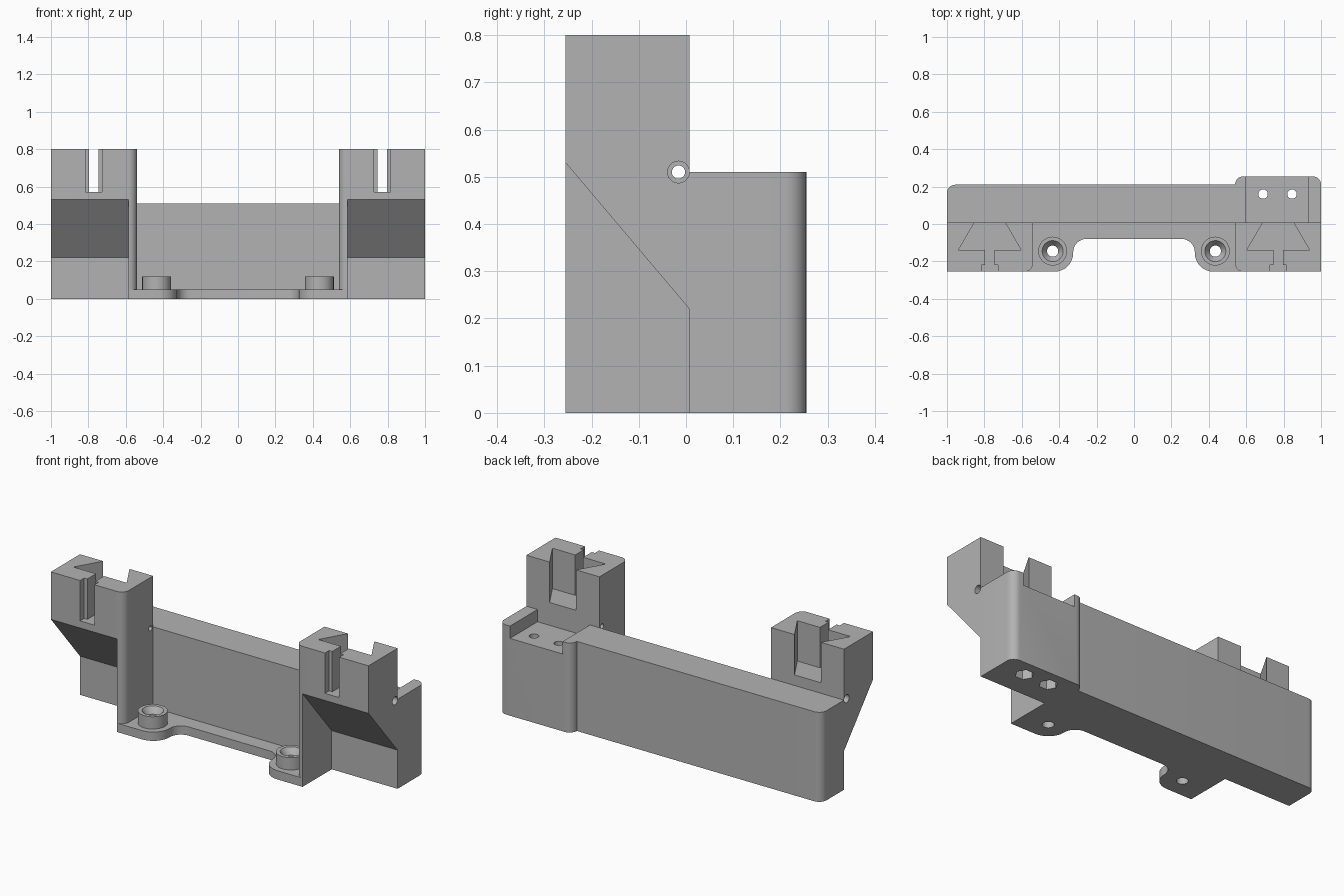
import bpy
import bmesh
import math
from mathutils import Vector

cube = bpy.data.objects.get("Cube")
if cube:
    bpy.data.objects.remove(cube, do_unlink=True)

GREY = (0.45, 0.45, 0.45, 1)
grey = bpy.data.materials.new("plain grey")
grey.use_nodes = True
grey.diffuse_color = GREY
grey.node_tree.nodes["Principled BSDF"].inputs["Base Color"].default_value = GREY

SEAM, FRONT, BACK = 0.007, -0.255, 0.255   # depth of towers' rear, front and rear limits
BAR_TOP, TOP, PLATE = 0.51, 0.8, 0.05      # heights
ROUND = 0.045


def fillet(corners, steps=8):
    """Outline from (u, v) or (u, v, radius) right-angled corners."""
    out = []
    for i, c in enumerate(corners):
        p = Vector(c[:2])
        if len(c) < 3:
            out.append(p)
            continue
        a = (Vector(corners[i - 1][:2]) - p).normalized() * c[2]
        b = (Vector(corners[(i + 1) % len(corners)][:2]) - p).normalized() * c[2]
        for k in range(steps + 1):
            t = math.pi / 2 * k / steps
            out.append(p + a * (1 - math.sin(t)) + b * (1 - math.cos(t)))
    return out


def circle(u, v, r, n=32):
    return [(u + r * math.cos(math.tau * k / n), v + r * math.sin(math.tau * k / n))
            for k in range(n)]


def box(u0, u1, v0, v1):
    return [(u0, v0), (u1, v0), (u1, v1), (u0, v1)]


def loft(name, low, high, lo, hi, axis="z"):
    """Solid between two outlines with equal point counts."""
    def place(p, w):
        return (p[0], p[1], w) if axis == "z" else (w, p[0], p[1])
    bm = bmesh.new()
    a = [bm.verts.new(place(p, lo)) for p in low]
    b = [bm.verts.new(place(p, hi)) for p in high]
    bm.faces.new(a)
    bm.faces.new(b)
    for i in range(len(a)):
        j = (i + 1) % len(a)
        bm.faces.new((a[i], a[j], b[j], b[i]))
    bmesh.ops.recalc_face_normals(bm, faces=bm.faces)
    mesh = bpy.data.meshes.new(name)
    bm.to_mesh(mesh)
    bm.free()
    mesh.materials.append(grey)
    ob = bpy.data.objects.new(name, mesh)
    bpy.context.collection.objects.link(ob)
    return ob


def prism(name, outline, lo, hi, axis="z"):
    return loft(name, outline, outline, lo, hi, axis)


def finish(ob, cutters):
    """Cut the part, then smooth its curved faces."""
    bpy.ops.object.select_all(action="DESELECT")
    bpy.context.view_layer.objects.active = ob
    ob.select_set(True)
    for cutter in cutters:
        cutter.hide_render = True
        mod = ob.modifiers.new("cut", "BOOLEAN")
        mod.operation, mod.solver, mod.object = "DIFFERENCE", "EXACT", cutter
        bpy.ops.object.modifier_apply(modifier=mod.name)
        bpy.data.objects.remove(cutter, do_unlink=True)
    bpy.ops.object.shade_smooth_by_angle(angle=math.radians(30))


def side_bore(s):
    """Stepped cross hole, wide at the outer side."""
    y, z = -0.016, BAR_TOP
    return [prism("bore", circle(y, z, 0.014), s * 0.4, s * 1.1, "x"),
            prism("counterbore", circle(y, z, 0.023), s * 0.92, s * 1.1, "x")]


# Long rear bar with a deeper block at its left end
bar = prism("rear_bar", fillet([
    (-1, SEAM), (1, SEAM), (1, BACK, ROUND), (0.54, BACK, ROUND),
    (0.54, 0.21), (-1, 0.21, ROUND)]), 0, BAR_TOP)
cuts = [prism("pocket", box(0.6, 0.93, -0.1, 0.4), 0.44, 0.7)]
for x in (0.69, 0.845):
    cuts.append(prism("bolt_hole", circle(x, 0.16, 0.025), -0.1, 0.6))
    cuts.append(prism("nut_pocket", circle(x, 0.16, 0.048, 6), -0.1, 0.1))
finish(bar, cuts)

# Thin base plate with two front lobes
half = [(0.585, SEAM), (0.585, FRONT), (0.325, FRONT, 0.1), (0.325, -0.08, 0.07)]
other = [(-c[0], *c[1:]) for c in reversed(half)]
plate = prism("base_plate", fillet(half + other), 0, PLATE)
BOSS_X, BOSS_Y = 0.435, -0.145
finish(plate, [prism("hole", circle(s * BOSS_X, BOSS_Y, 0.03), -0.1, 0.2) for s in (1, -1)])

for s, side in ((1, "left"), (-1, "right")):
    # Screw boss with a countersunk hole
    bx = s * BOSS_X
    boss = prism(side + "_screw_boss", circle(bx, BOSS_Y, 0.077, 48), PLATE, 0.12)
    finish(boss, [
        prism("hole", circle(bx, BOSS_Y, 0.03), 0, 0.2),
        loft("countersink", circle(bx, BOSS_Y, 0.03), circle(bx, BOSS_Y, 0.06), 0.085, 0.125)])

    # Tower with a sloped underside and an inner rib down to the plate
    tower = prism(side + "_tower", fillet([
        (s, SEAM), (s, FRONT), (s * 0.54, FRONT, ROUND), (s * 0.54, SEAM)]), PLATE, TOP)
    under = [(-0.355, 0.648), (-0.355, -0.1), (0.107, -0.1), (0.107, 0.102)]
    mid, back = s * 0.771, SEAM + 0.02
    dovetail = [(mid - 0.168, -0.14), (mid + 0.168, -0.14),
                (mid + 0.071, back), (mid - 0.071, back)]
    floor, above = 0.57, 0.9
    finish(tower, [
        prism("underside", under, s * 0.585, s * 1.1, "x"),
        prism("dovetail", dovetail, floor, above),
        prism("slit", box(mid - 0.025, mid + 0.025, -0.3, -0.1), floor, above),
        prism("slit_mouth", box(mid - 0.045, mid + 0.045, -0.3, -0.218), floor, above),
    ] + side_bore(s))
